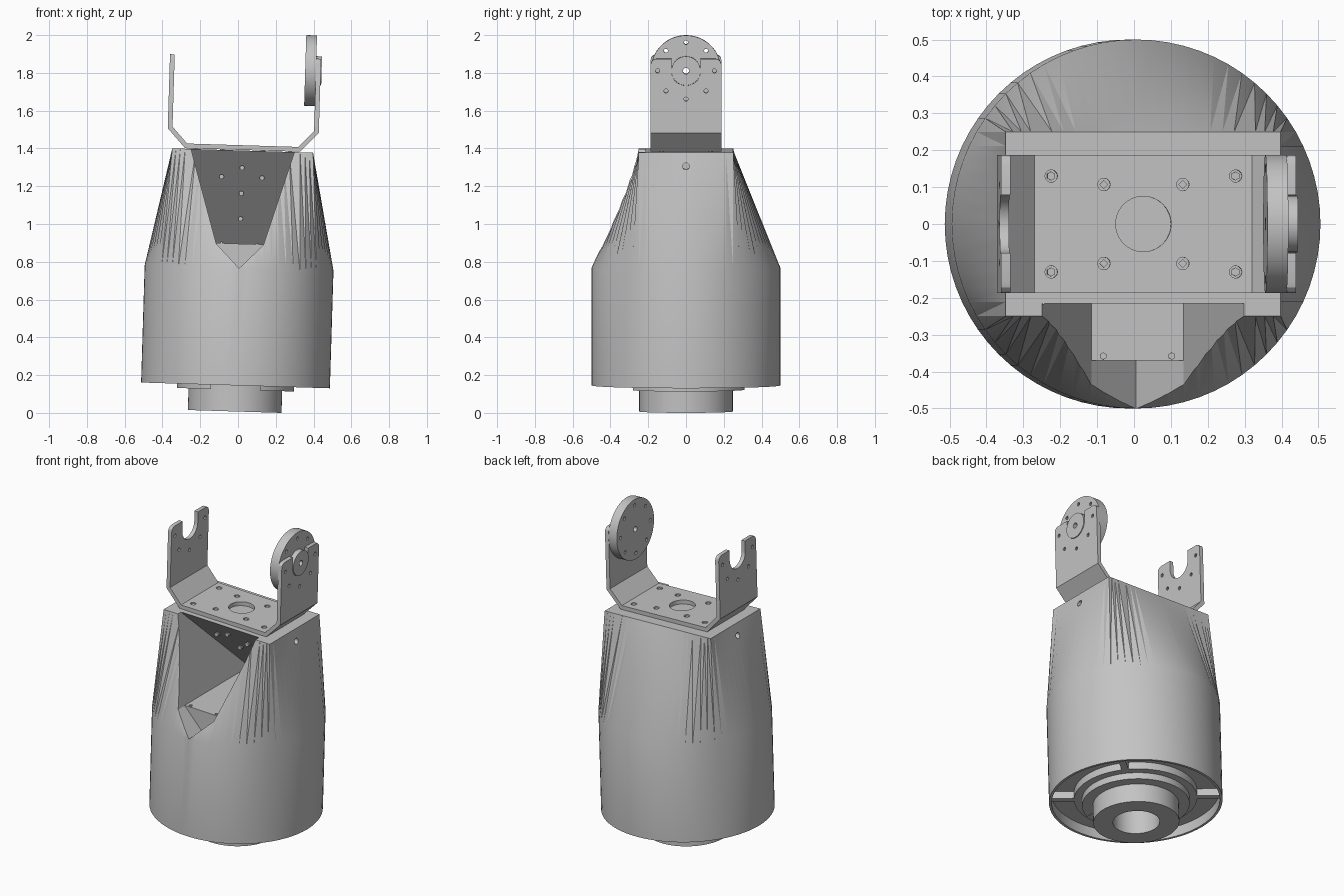
import bpy, bmesh, math
from mathutils import Matrix, Vector

if "Cube" in bpy.data.objects:
    bpy.data.objects.remove(bpy.data.objects["Cube"])

grey = bpy.data.materials.new("light grey")
grey.diffuse_color = (0.55, 0.55, 0.55, 1)
grey.use_nodes = True
grey.node_tree.nodes["Principled BSDF"].inputs["Base Color"].default_value = grey.diffuse_color
TILT = Matrix.Translation((-0.0175, 0, 0.0076)) @ Matrix.Rotation(math.radians(1.75), 4, 'Y')
parts = []


def finish(name, bm, part=True):
    bmesh.ops.recalc_face_normals(bm, faces=bm.faces)
    me = bpy.data.meshes.new(name)
    bm.to_mesh(me)
    bm.free()
    ob = bpy.data.objects.new(name, me)
    bpy.context.collection.objects.link(ob)
    if part:
        me.materials.append(grey)
        parts.append(ob)
    return ob


def cylinder(name, r, a, b, axis='Z', centre=(0, 0, 0), segs=64, part=True):
    """Cylinder from a to b along an axis through centre."""
    rot = {'Z': Matrix(), 'X': Matrix.Rotation(math.pi / 2, 4, 'Y'),
           'Y': Matrix.Rotation(-math.pi / 2, 4, 'X')}[axis]
    m = Matrix.Translation(centre) @ rot @ Matrix.Translation((0, 0, (a + b) / 2))
    bm = bmesh.new()
    bmesh.ops.create_cone(bm, cap_ends=True, segments=segs, radius1=r, radius2=r,
                          depth=b - a, matrix=m)
    return finish(name, bm, part)


def box(name, lo, hi, part=True):
    lo, hi = Vector(lo), Vector(hi)
    bm = bmesh.new()
    bmesh.ops.create_cube(bm, size=1, matrix=Matrix.Translation((lo + hi) / 2)
                          @ Matrix.Diagonal((*(hi - lo), 1)))
    return finish(name, bm, part)


def prism(name, profile, front, back, part=True):
    """Profile in x, z; front and back give y as functions of z."""
    bm = bmesh.new()
    f = [bm.verts.new((x, front(z), z)) for x, z in profile]
    b = [bm.verts.new((x, back(z), z)) for x, z in profile]
    bm.faces.new(f)
    bm.faces.new(b[::-1])
    for i in range(len(f)):
        j = (i + 1) % len(f)
        bm.faces.new((f[i], b[i], b[j], f[j]))
    return finish(name, bm, part)


def cut(ob, cutters):
    """Subtract the cutters one by one and remove them."""
    for c in cutters:
        mod = ob.modifiers.new("cut", 'BOOLEAN')
        mod.operation, mod.solver, mod.object = 'DIFFERENCE', 'EXACT', c
        bpy.context.view_layer.update()
        me = bpy.data.meshes.new_from_object(ob.evaluated_get(bpy.context.evaluated_depsgraph_get()))
        ob.modifiers.clear()
        ob.data = me
        bpy.data.objects.remove(c)


# Body: round barrel lofted to a rectangular top
N = 72
HX, HY, TOP, SHOULDER = 0.373, 0.25, 1.382, 0.76
bm = bmesh.new()
rings = [[], [], []]
for i in range(N):
    a = 2 * math.pi * i / N
    x, y = 0.5 * math.cos(a), 0.5 * math.sin(a)
    if abs(y) <= HY + 1e-4:
        top = (math.copysign(HX, x), y, TOP)
    else:
        top = (x * HX / 0.433, math.copysign(HY, y), TOP)
    for ring, co in zip(rings, ((x, y, 0.138), (x, y, SHOULDER), top)):
        ring.append(bm.verts.new(co))
for lo, hi in zip(rings, rings[1:]):
    for i in range(N):
        j = (i + 1) % N
        bm.faces.new((lo[i], lo[j], hi[j], hi[i]))
bm.faces.new(rings[0][::-1])
bm.faces.new(rings[2])
bmesh.ops.triangulate(bm, faces=[f for f in bm.faces if len(f.verts) == 4 and f.calc_center_median().z > 0.9])
body = finish("body", bm)


def slope(z):
    """Depth of the slanted rear wall of the front opening."""
    return -0.215 + (TOP - z)


opening = prism("opening_cutter", [(-0.279, 1.4), (0.279, 1.4), (0.125, 0.885), (0, 0.758), (-0.125, 0.885)],
                lambda z: -0.7, lambda z: slope(max(z, 0.885)), False)
recess = cylinder("recess_cutter", 0.485, 0.0, 0.2, part=False)
screws = [cylinder("screw_cutter", 0.018, a, b, 'X', (0, 0, 1.31), 16, False)
          for a, b in ((-0.6, -0.34), (0.34, 0.6))]
cut(body, [opening, recess] + screws)

# Motor block filling the floor of the opening, with its bolts
box("motor_block", (-0.125, -0.37, 0.6), (0.125, 0.27, 0.888))
for x in (-0.093, 0.093):
    cylinder("motor_bolt", 0.01, 0.88, 0.896, 'Z', (x, -0.358, 0), 6)
for x, z in ((0, 1.29), (0, 1.155), (0, 1.02), (-0.107, 1.24), (0.107, 1.24)):
    cylinder("wall_bolt", 0.013, -0.022, 0.05, 'Y', (x, slope(z), z), 8)

# Underside: stepped collar, flange with a flat gap in front, hollow foot
cylinder("collar", 0.355, 0.155, 0.22)
flange = cylinder("flange", 0.31, 0.115, 0.21)
cut(flange, [box("flange_cutter", (-0.13, -0.4, 0), (0.13, -0.2, 0.3), False)])
for a in (40, 140, 220, 320):
    rib = box("rib", (0.34, -0.02, 0.155), (0.49, 0.02, 0.21))
    rib.data.transform(Matrix.Rotation(math.radians(a), 4, 'Z'))
foot = cylinder("foot", 0.248, 0, 0.2)
cut(foot, [cylinder("bore_cutter", 0.135, -0.1, 0.19, part=False)])
cut(flange, [cylinder("bore_cutter", 0.2, 0.0, 0.4, part=False)])

# U-shaped bracket with chamfered bends
outer = [(0.4, 1.88), (0.4, 1.488), (0.305, 1.385)]
inner = [(0.295, 1.41), (0.375, 1.497), (0.375, 1.88)]
half = outer + [(-x, z) for x, z in outer[::-1]]
half += [(-x, z) for x, z in inner[::-1]] + inner
bracket = prism("bracket", half, lambda z: -0.187, lambda z: 0.187)
bm = bmesh.new()
bm.from_mesh(bracket.data)
tips = [e for e in bm.edges if all(v.co.z > 1.87 for v in e.verts)
        and abs(e.verts[0].co.y - e.verts[1].co.y) < 1e-4]
bmesh.ops.bevel(bm, geom=tips, offset=0.03, segments=3, profile=0.5, affect='EDGES')
bm.to_mesh(bracket.data)
bm.free()
HUB = 1.816
cutters = [cylinder("slot_cutter", 0.078, -0.6, 0.6, 'X', (0, 0, HUB), 32, False),
           box("slot_cutter", (-0.6, -0.078, HUB), (0.6, 0.078, 2.1), False),
           cylinder("plate_hole_cutter", 0.075, 1.3, 1.5, 'Z', part=False)]
for sx in (-1, 1):
    for sy in (-1, 1):
        cutters += [cylinder("hole_cutter", 0.017, 1.3, 1.5, 'Z', (sx * x, sy * y, 0), 12, False)
                    for x, y in ((0.25, 0.13), (0.107, 0.107))]


def bolt_circle(steps):
    return [cylinder("hole_cutter", 0.011, -0.6, 0.6, 'X',
                     (0, 0.15 * math.cos(k * math.pi / 4), HUB + 0.15 * math.sin(k * math.pi / 4)), 10, False)
            for k in steps]


cut(bracket, cutters + bolt_circle(range(4, 9)))

# Bolt heads sunk in the bracket plate
for sx in (-1, 1):
    for sy in (-1, 1):
        for x, y, n in ((0.25, 0.13, 6), (0.107, 0.107, 4)):
            cylinder("plate_bolt", 0.012, 1.375, 1.405, 'Z', (sx * x, sy * y, 0), n)

# Drive disc with hub on the right arm
disc = cylinder("drive_disc", 0.187, 0.318, 0.375, 'X', (0, 0, HUB))
hub = cylinder("disc_hub", 0.077, 0.37, 0.405, 'X', (0, 0, HUB), 32)
cut(disc, bolt_circle(range(8)) + [cylinder("axle_cutter", 0.017, 0.2, 0.6, 'X', (0, 0, HUB), 16, False)])
cut(hub, [cylinder("axle_cutter", 0.017, 0.2, 0.6, 'X', (0, 0, HUB), 16, False)])

# Shade and lean everything slightly to the right
for ob in parts:
    if not ob.data.materials:
        ob.data.materials.append(grey)
    ob.matrix_world = TILT
    bpy.ops.object.select_all(action='DESELECT')
    ob.select_set(True)
    bpy.context.view_layer.objects.active = ob
    bpy.ops.object.shade_smooth_by_angle(angle=math.radians(25))
